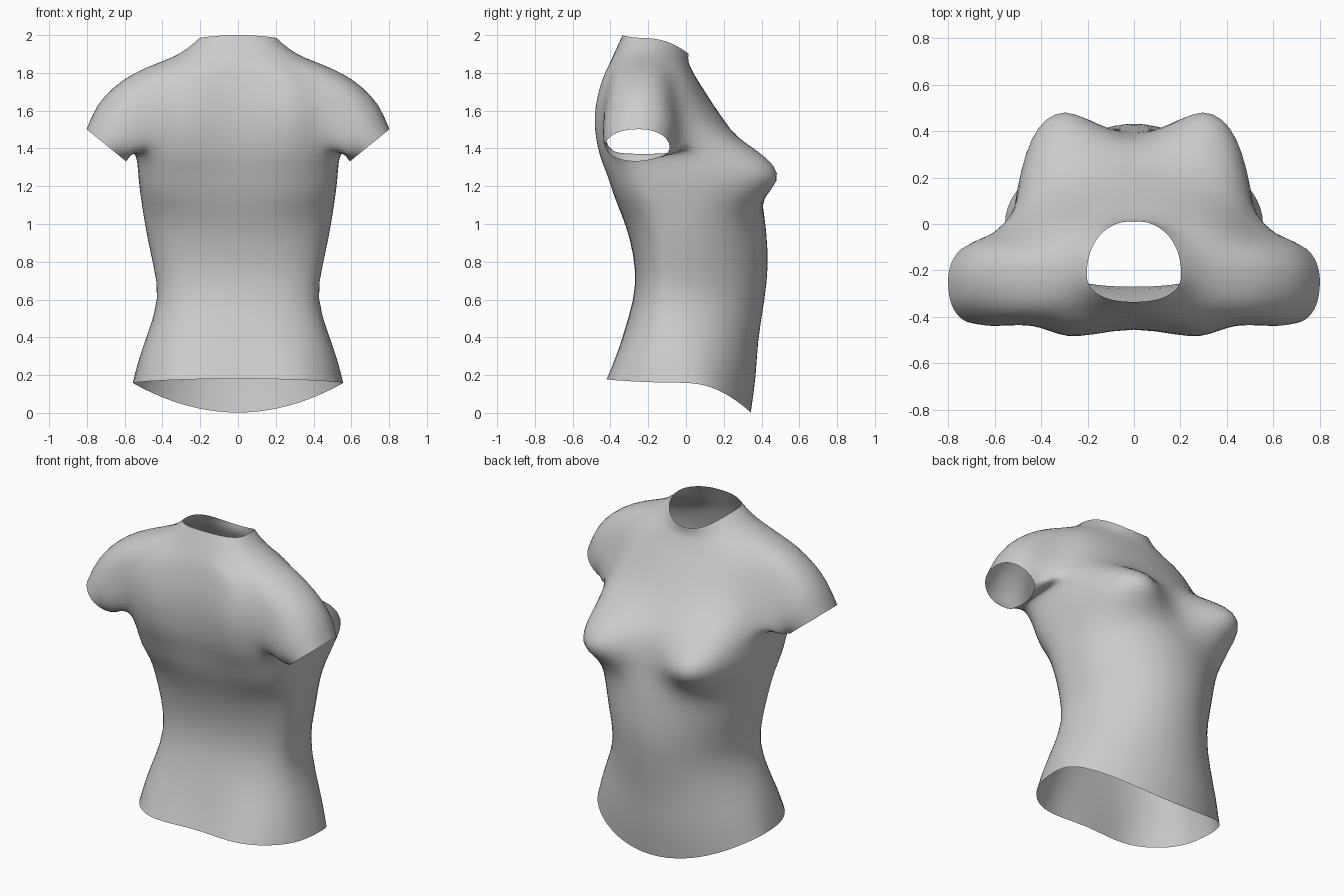
import bpy, bmesh, math
from mathutils import Vector

cube = bpy.data.objects.get("Cube")
if cube:
    bpy.data.objects.remove(cube, do_unlink=True)

# Cloth material
cloth = bpy.data.materials.new("plain_grey_cloth")
cloth.use_nodes = True
GREY = (0.6, 0.6, 0.6, 1)
cloth.diffuse_color = GREY
cloth.node_tree.nodes["Principled BSDF"].inputs["Base Color"].default_value = GREY

# Body rings from hem to neck:
# half width, side z, side y, front y, front z, back y, back z
RINGS = [
    (.56, .16, 0, .345, 0, -.40, .18),
    (.525, .30, -.02, .375, .2, -.36, .3),
    (.48, .42, -.04, .38, .38, -.33, .42),
    (.415, .61, -.06, .42, .6, -.275, .6),
    (.45, .78, -.05, .44, .78, -.265, .75),
    (.485, .94, -.05, .43, .94, -.295, .92),
    (.505, 1.06, -.06, .415, 1.05, -.34, 1.05),
    (.52, 1.16, -.08, .39, 1.14, -.38, 1.15),
    (.53, 1.25, -.1, .37, 1.22, -.40, 1.25),
    (.54, 1.33, -.14, .35, 1.3, -.42, 1.33),
    (.55, 1.39, -.18, .33, 1.38, -.43, 1.4),
    (.55, 1.48, -.2, .26, 1.46, -.435, 1.5),
    (.55, 1.58, -.2, .2, 1.55, -.435, 1.58),
    (.55, 1.68, -.2, .14, 1.64, -.43, 1.66),
    (.52, 1.77, -.2, .09, 1.72, -.42, 1.74),
    (.45, 1.85, -.2, .05, 1.78, -.41, 1.8),
    (.35, 1.875, -.2, .03, 1.82, -.40, 1.85),
    (.27, 1.925, -.21, .01, 1.86, -.375, 1.91),
    (.205, 1.985, -.22, .015, 1.9, -.335, 2),
]
COLS = 32
HOLE_BOTTOM, HOLE_TOP = 10, 15
# first and last column of each armhole, with its outward direction
ARMHOLES = ((-4, 2, 1), (14, 20, -1))


def power(v, p):
    return math.copysign(abs(v) ** p, v)


def bump(d, size):
    return math.exp(-0.5 * (d / size) ** 2)


def body_point(ring, row, col):
    w, zs, ys, yf, zf, yb, zb = ring
    a = 2 * math.pi * col / COLS
    c, s = math.cos(a), math.sin(a)
    # rounded front, squarer back, oval neck
    if row >= len(RINGS) - 3:
        p = 0.92
    elif s > 0:
        p = 1.0
    elif row < 7:
        p = 0.82 if row > 1 else 0.75
    else:
        p = 0.66
    y_end, z_end = (yf, zf) if s > 0 else (yb, zb)
    x = w * power(c, p)
    y = ys + (y_end - ys) * abs(s) ** p
    z = zs + (z_end - zs) * s * s
    if s > 0:    # bust
        side = abs(x) - 0.37
        spread = bump(side, .24 if side > 0 else .15)
        y += 0.26 * min(1, 2 * s) * spread * bump(z - 1.26, .13 if z > 1.26 else .095)
    else:        # shoulder blades and seat
        side = abs(x) - 0.33
        y += s * bump(side, .16) * (.075 * bump(z - 1.55, .22) + .05 * bump(z - .15, .15))
    return Vector((x, y, z))


bm = bmesh.new()
grid = [[bm.verts.new(body_point(r, i, k)) for k in range(COLS)]
        for i, r in enumerate(RINGS)]


def in_armhole(row, col):
    if not HOLE_BOTTOM <= row < HOLE_TOP:
        return False
    return any((col - lo) % COLS < hi - lo for lo, hi, _ in ARMHOLES)


# Body faces, leaving out the armholes
for i in range(len(RINGS) - 1):
    for k in range(COLS):
        if not in_armhole(i, k):
            n = (k + 1) % COLS
            bm.faces.new((grid[i][k], grid[i][n], grid[i + 1][n], grid[i + 1][k]))


def armhole_loop(lo, hi):
    path = [(HOLE_BOTTOM, k) for k in range(lo, hi)]
    path += [(i, hi) for i in range(HOLE_BOTTOM, HOLE_TOP)]
    path += [(HOLE_TOP, k) for k in range(hi, lo, -1)]
    path += [(i, lo) for i in range(HOLE_TOP, HOLE_BOTTOM, -1)]
    return [grid[i][k % COLS] for i, k in path]


# Short sleeves swept from each armhole to a tilted oval cuff
joint = set()
STEPS = 4
for lo, hi, sgn in ARMHOLES:
    loop = armhole_loop(lo, hi)
    previous = loop
    starts = [v.co.copy() for v in loop]
    rings = []
    for step in range(1, STEPS + 1):
        t = step / STEPS
        current = []
        for p0 in starts:
            a = math.atan2((p0.z - 1.59) / .23, (p0.y + .2) / .2)
            up, fore = math.sin(a), math.cos(a)
            end = Vector((sgn * (.695 + .108 * up), -.255 + .175 * fore, 1.415 + .088 * up))
            lift = max(up, 0)
            ctrl = (p0 + end) / 2 + Vector((sgn * .09 * lift, 0, .13 * lift))
            ctrl.y += fore * (.05 if fore > 0 else .04)
            pos = p0 * (1 - t) ** 2 + ctrl * 2 * t * (1 - t) + end * t * t
            current.append(bm.verts.new(pos))
        for j in range(len(loop)):
            n = (j + 1) % len(loop)
            bm.faces.new((previous[j], previous[n], current[n], current[j]))
        previous = current
        rings.append(current)
    joint.update(loop + rings[0] + rings[1])
    for v in loop:
        joint.update(e.other_vert(v) for e in v.link_edges)

# Soften the shoulder joints
for _ in range(3):
    bmesh.ops.smooth_vert(bm, verts=list(joint), factor=0.5,
                          use_axis_x=True, use_axis_y=True, use_axis_z=True)
bmesh.ops.recalc_face_normals(bm, faces=bm.faces)

mesh = bpy.data.meshes.new("fitted_shirt")
bm.to_mesh(mesh)
bm.free()
mesh.materials.append(cloth)
shirt = bpy.data.objects.new("fitted_shirt", mesh)
bpy.context.collection.objects.link(shirt)
for poly in mesh.polygons:
    poly.use_smooth = True
sub = shirt.modifiers.new("soft_surface", 'SUBSURF')
sub.levels = sub.render_levels = 1
